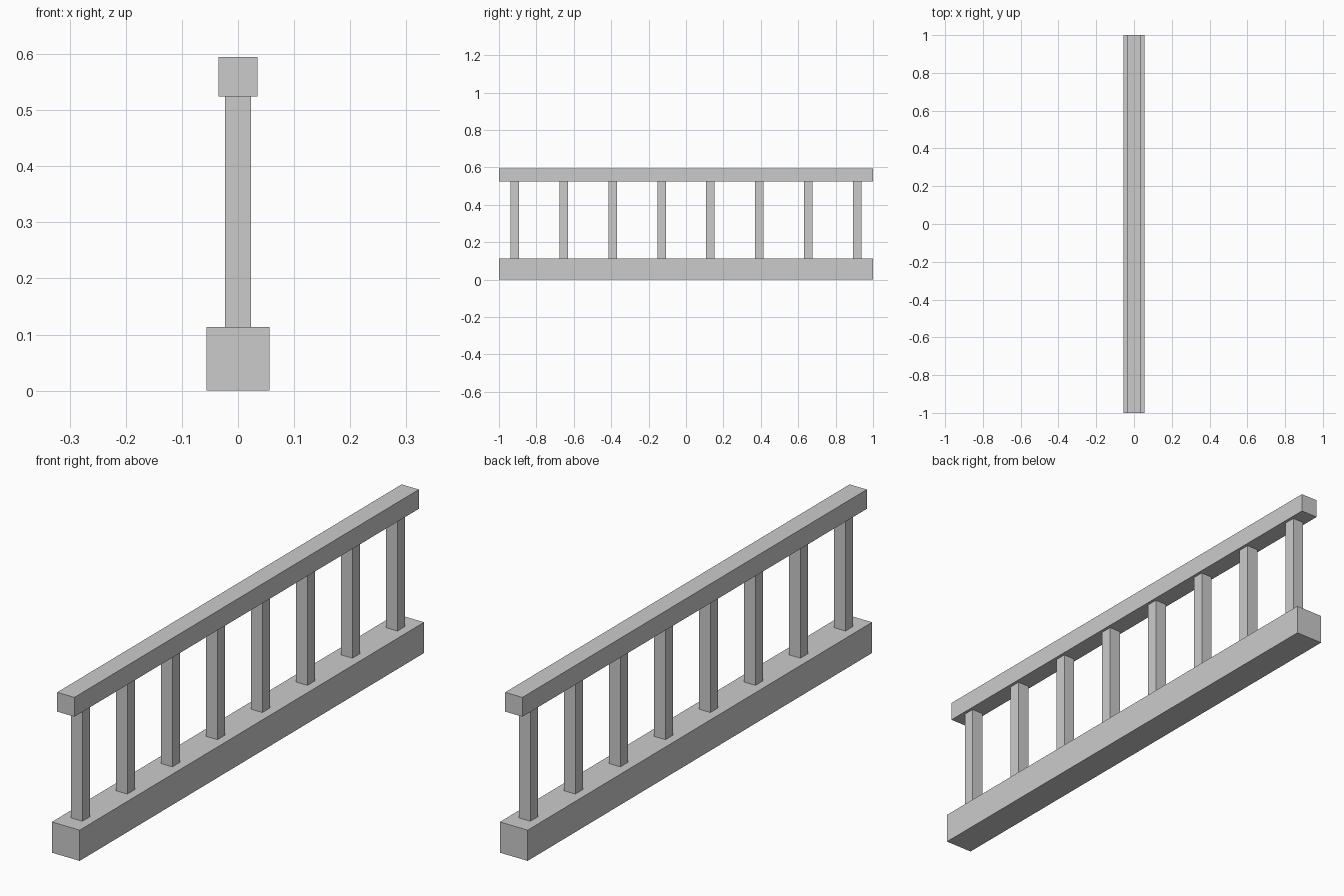
import bpy

if "Cube" in bpy.data.objects:
    bpy.data.objects.remove(bpy.data.objects["Cube"])

RAIL_Z0, RAIL_Z1 = 0.524, 0.595
BASE_TOP = 0.113


def box(name, width, depth, z0, z1, y=0.0):
    bpy.ops.mesh.primitive_cube_add(size=1, location=(0, y, (z0 + z1) / 2))
    ob = bpy.context.object
    ob.name = name
    ob.scale = (width, depth, z1 - z0)
    bpy.ops.object.transform_apply(location=False, rotation=False, scale=True)
    return ob


# Bottom beam and handrail
box("base_beam", 0.113, 2.0, 0.0, BASE_TOP)
box("top_rail", 0.07, 2.0, RAIL_Z0, RAIL_Z1)

# Eight evenly spaced square balusters
COUNT, END = 8, 0.915
for i in range(COUNT):
    y = -END + 2 * END * i / (COUNT - 1)
    box(f"baluster_{i + 1}", 0.047, 0.045, BASE_TOP, RAIL_Z0, y)
